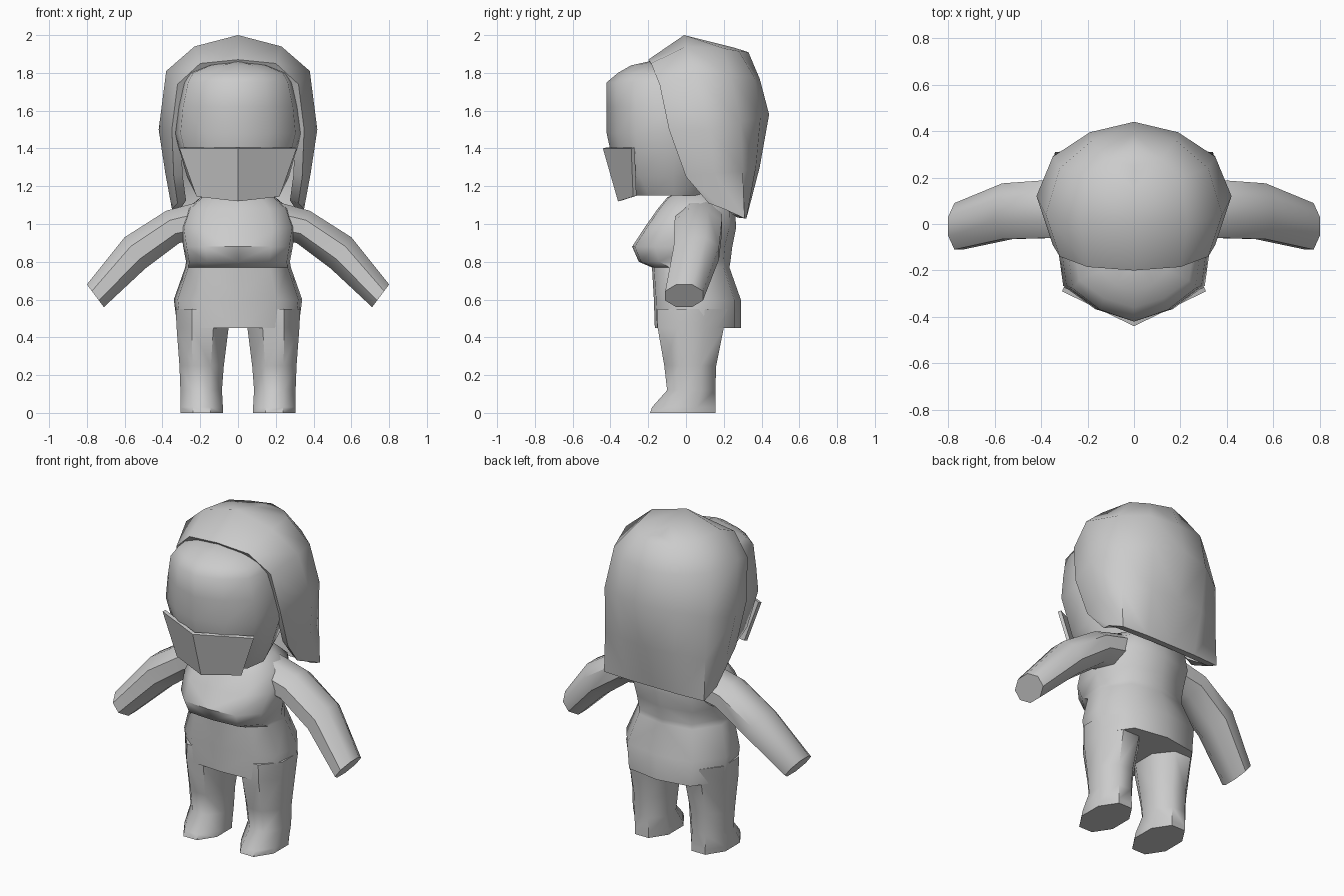
import bpy
import bmesh
import math
from mathutils import Vector

default_cube = bpy.data.objects.get("Cube")
if default_cube:
    bpy.data.objects.remove(default_cube, do_unlink=True)

# One plain grey for the whole figure
grey = bpy.data.materials.new("plain_grey")
grey.use_nodes = True
grey_value = (0.6, 0.6, 0.6, 1)
grey.diffuse_color = grey_value
grey.node_tree.nodes["Principled BSDF"].inputs["Base Color"].default_value = grey_value


def loft(name, rows, closed=False, caps=True, thickness=0, angle=50):
    """Skin rows of points, mirror them across x = 0 and smooth the result."""
    bm = bmesh.new()
    grid = [[bm.verts.new(point) for point in row] for row in rows]
    for lower, upper in zip(grid, grid[1:]):
        count = len(lower)
        for i in range(count if closed else count - 1):
            j = (i + 1) % count
            bm.faces.new((lower[i], lower[j], upper[j], upper[i]))
    if caps:
        bm.faces.new(grid[0])
        bm.faces.new(grid[-1])
    bmesh.ops.remove_doubles(bm, verts=bm.verts[:], dist=0.001)
    bmesh.ops.mirror(bm, geom=bm.verts[:] + bm.edges[:] + bm.faces[:],
                     axis='X', merge_dist=0.001)
    bmesh.ops.recalc_face_normals(bm, faces=bm.faces[:])
    mesh = bpy.data.meshes.new(name)
    bm.to_mesh(mesh)
    bm.free()
    mesh.materials.append(grey)
    part = bpy.data.objects.new(name, mesh)
    bpy.context.collection.objects.link(part)
    bpy.ops.object.select_all(action='DESELECT')
    part.select_set(True)
    bpy.context.view_layer.objects.active = part
    if thickness:
        shell = part.modifiers.new("thickness", 'SOLIDIFY')
        shell.thickness = thickness
        shell.offset = -1
        bpy.ops.object.modifier_apply(modifier=shell.name)
    bpy.ops.object.shade_smooth_by_angle(angle=math.radians(angle))
    return part


def half_ring(profile, z, width, front, back):
    """Scale a half outline, running front to back, to the given extents."""
    middle, depth = (front + back) / 2, (back - front) / 2
    return [(u * width, middle + v * depth, z) for u, v in profile]


# Head: broad face that comes to a soft point at the front
head_outline = [(0, -1), (0.5, -0.84), (0.91, -0.54), (1, 0.1), (0.75, 0.75), (0, 1)]
head_levels = [
    (1.15, 0.22, -0.29, 0.12),
    (1.25, 0.27, -0.37, 0.18),
    (1.48, 0.335, -0.42, 0.25),
    (1.62, 0.32, -0.42, 0.25),
    (1.75, 0.29, -0.42, 0.2),
    (1.8, 0.26, -0.36, 0.15),
    (1.84, 0.16, -0.29, 0.1),
    (1.86, 0.02, -0.2, 0.05),
]
loft("head", [half_ring(head_outline, *level) for level in head_levels])

# Hair: rows run from the front rim around to the middle of the back
hair_rows = [
    [(0, -.2, 1.87), (0, -.01, 2), (0, .15, 1.96), (0, .25, 1.935), (0, .33, 1.91)],
    [(.2, -.185, 1.85), (.23, 0, 1.94), (.2, .2, 1.93), (.12, .28, 1.915), (0, .33, 1.91)],
    [(.32, -.14, 1.74), (.38, .04, 1.81), (.32, .24, 1.78), (.18, .36, 1.78), (0, .39, 1.77)],
    [(.35, -.09, 1.5), (.42, .12, 1.5), (.35, .29, 1.54), (.19, .395, 1.57), (0, .44, 1.58)],
    [(.34, .0, 1.25), (.385, .15, 1.27), (.34, .3, 1.28), (.18, .37, 1.3), (0, .39, 1.3)],
    [(.32, .12, 1.11), (.35, .2, 1.08), (.34, .31, 1.03), (.17, .32, 1.03), (0, .32, 1.03)],
]
loft("hair", hair_rows, caps=False, thickness=0.05)

# Face mask: two flat panels meeting at a centre crease
mask_rows = [
    [(0, -0.44, 1.4), (0.31, -0.29, 1.4)],
    [(0, -0.36, 1.12), (0.22, -0.28, 1.145)],
]
loft("face_mask", mask_rows, caps=False, thickness=0.02, angle=10)

# Dress: skirt, waist, bust and shoulders in one body
body_outline = [(0, -1), (0.6, -0.95), (0.94, -0.55), (1, 0.15), (0.65, 0.85), (0, 1)]
dress_levels = [
    (0.45, 0.32, -0.165, 0.29),
    (0.6, 0.34, -0.17, 0.29),
    (0.77, 0.28, -0.18, 0.23),
    (0.8, 0.275, -0.25, 0.235),
    (0.88, 0.29, -0.285, 0.245),
    (0.98, 0.305, -0.22, 0.265),
    (1.08, 0.27, -0.15, 0.26),
    (1.14, 0.2, -0.1, 0.2),
    (1.18, 0.12, -0.03, 0.15),
]
loft("dress", [half_ring(body_outline, *level) for level in dress_levels])


def oval(centre, across, along, sides=8):
    """Closed ring spanned by two half-axis vectors."""
    turns = [math.tau * (i + 0.5) / sides for i in range(sides)]
    grow = 1 / math.cos(math.pi / sides)
    return [Vector(centre) + grow * (Vector(across) * math.cos(t) + Vector(along) * math.sin(t))
            for t in turns]


# Arms: curved tubes with blunt ends, described by upper and lower edge points
arm_edges = [
    ((0.16, 1.13), (0.16, 0.92), 0.07, 0.12),
    ((0.38, 1.07), (0.31, 0.9), 0.065, 0.125),
    ((0.6, 0.93), (0.49, 0.765), 0.055, 0.12),
    ((0.8, 0.68), (0.71, 0.56), -0.01, 0.1),
]
arm_rings = []
for top, bottom, y, half_depth in arm_edges:
    centre = ((top[0] + bottom[0]) / 2, y, (top[1] + bottom[1]) / 2)
    across = ((top[0] - bottom[0]) / 2, 0, (top[1] - bottom[1]) / 2)
    arm_rings.append(oval(centre, across, (0, half_depth, 0)))
loft("arms", arm_rings, closed=True)

# Legs: tapered columns flaring into short feet
leg_levels = [
    (0, 0.08, 0.305, -0.19, 0.155),
    (0.03, 0.08, 0.305, -0.18, 0.155),
    (0.12, 0.085, 0.305, -0.1, 0.155),
    (0.25, 0.075, 0.31, -0.115, 0.16),
    (0.45, 0.05, 0.325, -0.15, 0.2),
    (0.55, 0.03, 0.33, -0.15, 0.22),
]
leg_rings = []
for z, inner, outer, front, back in leg_levels:
    centre = ((inner + outer) / 2, (front + back) / 2, z)
    leg_rings.append(oval(centre, ((outer - inner) / 2, 0, 0), (0, (back - front) / 2, 0)))
loft("legs", leg_rings, closed=True)
